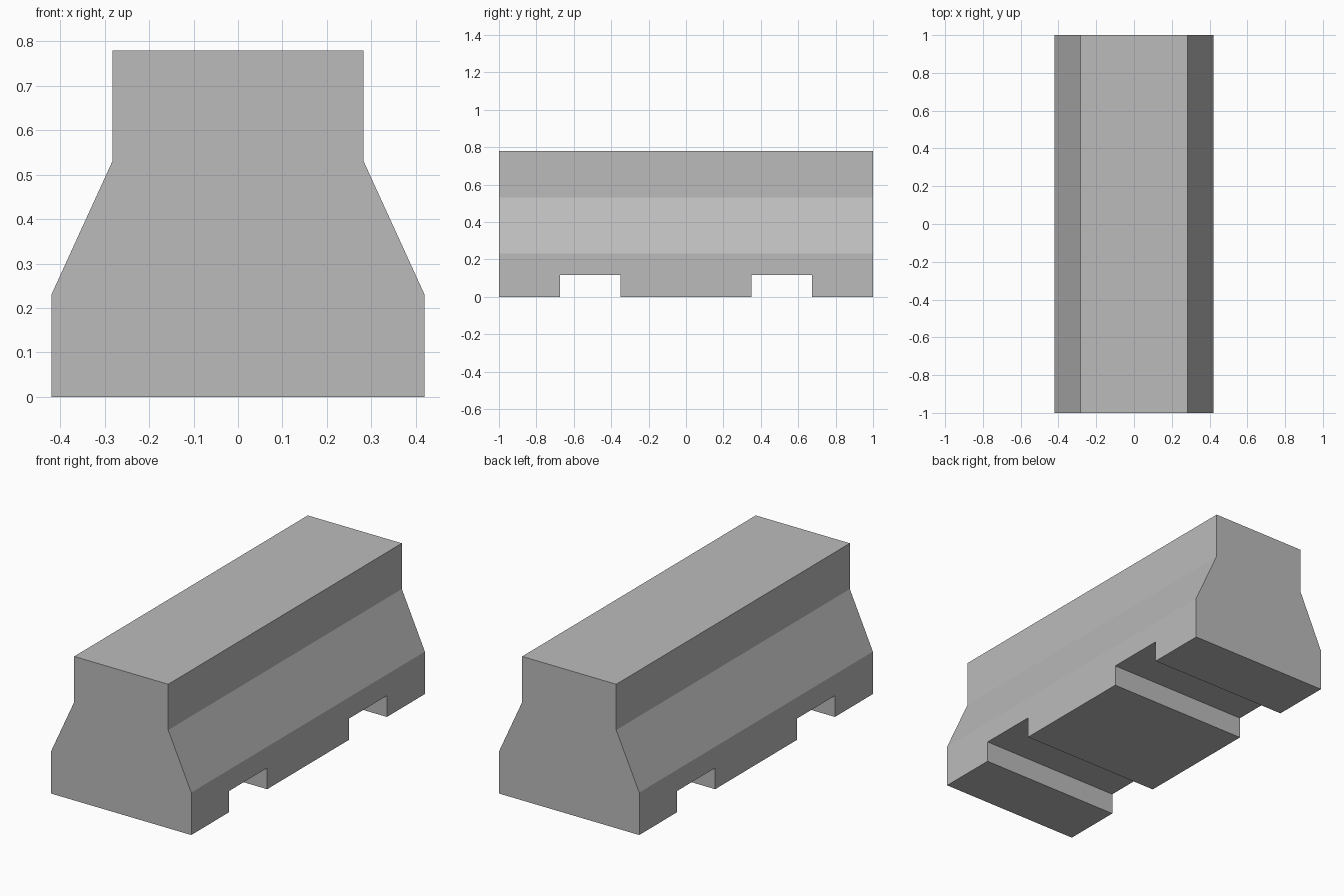
import bpy
import bmesh

cube = bpy.data.objects.get("Cube")
if cube:
    bpy.data.objects.remove(cube, do_unlink=True)

LENGTH, HEIGHT = 2.0, 0.78
BASE_HALF, TOP_HALF = 0.42, 0.282
SLOPE_START, SLOPE_END = 0.23, 0.532
NOTCH_IN, NOTCH_OUT, NOTCH_HEIGHT = 0.35, 0.675, 0.115

# Concrete colour
concrete = bpy.data.materials.new("concrete grey")
concrete.use_nodes = True
colour = (0.5, 0.5, 0.5, 1)
concrete.diffuse_color = colour
concrete.node_tree.nodes["Principled BSDF"].inputs["Base Color"].default_value = colour

# Side outline with two forklift notches, mirrored front to back
half = [(NOTCH_IN, 0), (NOTCH_IN, NOTCH_HEIGHT), (NOTCH_OUT, NOTCH_HEIGHT),
        (NOTCH_OUT, 0), (LENGTH / 2, 0), (LENGTH / 2, HEIGHT)]
outline = half + [(-y, z) for y, z in reversed(half)]

# Extrude the outline across the full width
bm = bmesh.new()
side = bm.faces.new([bm.verts.new((-BASE_HALF, y, z)) for y, z in outline])
grown = bmesh.ops.extrude_face_region(bm, geom=[side])["geom"]
bmesh.ops.translate(bm, vec=(2 * BASE_HALF, 0, 0),
                    verts=[v for v in grown if isinstance(v, bmesh.types.BMVert)])

# Cut the two bend lines, then narrow everything above the slope
for z in (SLOPE_START, SLOPE_END):
    bmesh.ops.bisect_plane(bm, geom=bm.verts[:] + bm.edges[:] + bm.faces[:],
                           plane_co=(0, 0, z), plane_no=(0, 0, 1))
for v in bm.verts:
    if v.co.z > SLOPE_END - 0.01:
        v.co.x *= TOP_HALF / BASE_HALF
bmesh.ops.recalc_face_normals(bm, faces=bm.faces)

mesh = bpy.data.meshes.new("concrete_barrier")
bm.to_mesh(mesh)
bm.free()
mesh.materials.append(concrete)
barrier = bpy.data.objects.new("concrete_barrier", mesh)
bpy.context.collection.objects.link(barrier)
